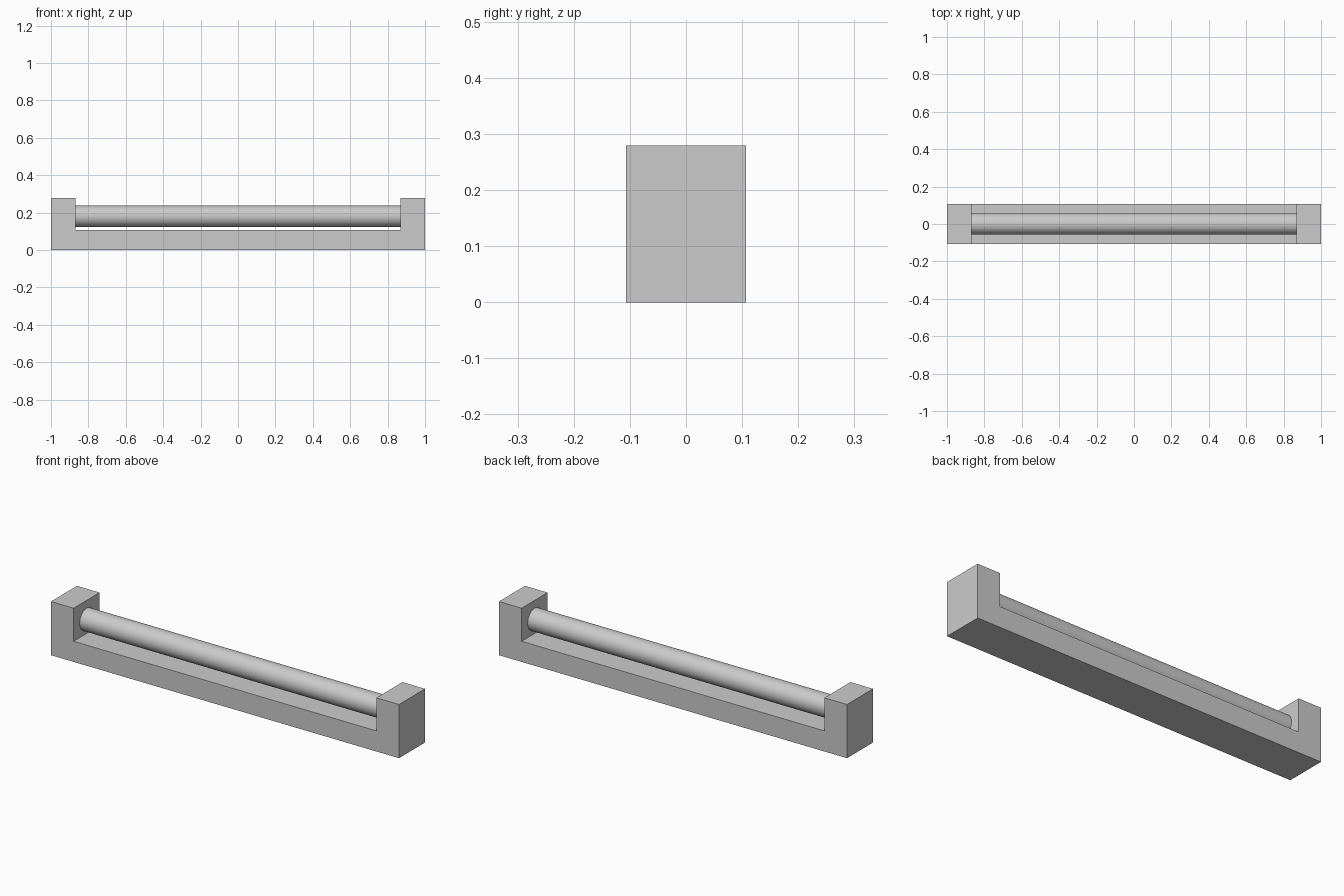
import bpy, bmesh, math

if "Cube" in bpy.data.objects:
    bpy.data.objects.remove(bpy.data.objects["Cube"])

HALF_L, HALF_W, HEIGHT = 1.0, 0.1065, 0.279
INNER_X, FLOOR_Z = 0.87, 0.107
ROD_R, ROD_Z = 0.057, 0.181


def extrude_profile(name, points, half_depth):
    """Extrude an XZ outline symmetrically along y."""
    bm = bmesh.new()
    face = bm.faces.new([bm.verts.new((x, -half_depth, z)) for x, z in points])
    ext = bmesh.ops.extrude_face_region(bm, geom=[face])
    moved = [v for v in ext["geom"] if isinstance(v, bmesh.types.BMVert)]
    bmesh.ops.translate(bm, verts=moved, vec=(0, 2 * half_depth, 0))
    bmesh.ops.recalc_face_normals(bm, faces=bm.faces)
    mesh = bpy.data.meshes.new(name)
    bm.to_mesh(mesh)
    bm.free()
    obj = bpy.data.objects.new(name, mesh)
    bpy.context.collection.objects.link(obj)
    return obj


# U-shaped base with its two end posts, mirrored from the right half outline
right = [(HALF_L, 0), (HALF_L, HEIGHT), (INNER_X, HEIGHT), (INNER_X, FLOOR_Z)]
left = [(-x, z) for x, z in reversed(right)]
extrude_profile("base_with_end_posts", right + left, HALF_W)

# Round tube held between the posts, seated slightly into them
bpy.ops.mesh.primitive_cylinder_add(
    vertices=64, radius=ROD_R, depth=2 * (INNER_X + 0.005),
    location=(0, 0, ROD_Z), rotation=(0, math.pi / 2, 0))
tube = bpy.context.object
tube.name = "round_tube"
bpy.ops.object.shade_smooth_by_angle(angle=math.radians(30))
